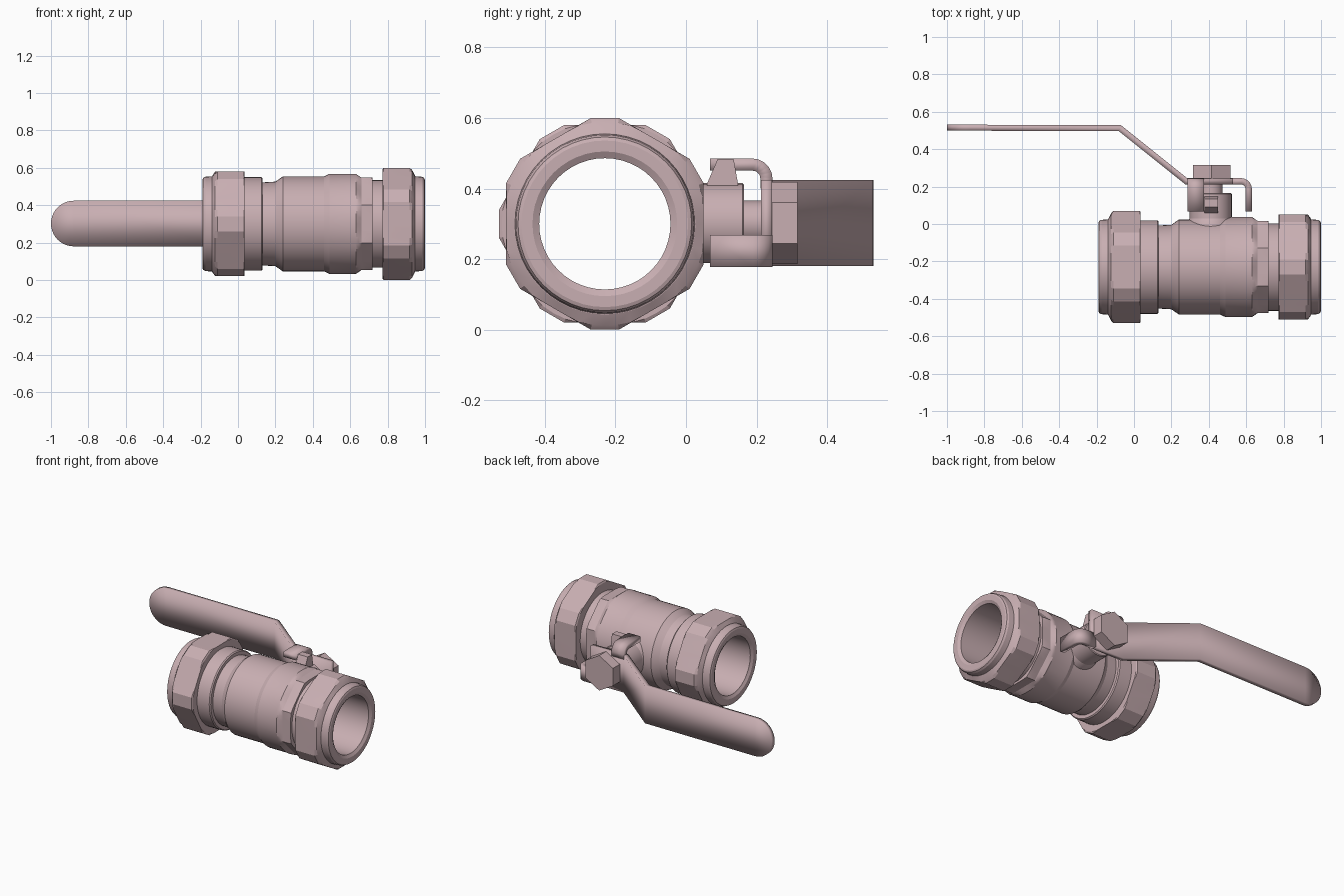
import bpy, bmesh, math
from mathutils import Vector

if "Cube" in bpy.data.objects:
    bpy.data.objects.remove(bpy.data.objects["Cube"])

CY, CZ = -0.23, 0.30      # pipe axis
SX, SZ = 0.41, 0.302      # stem axis

mat = bpy.data.materials.new("rose_metal")
mat.diffuse_color = (0.58, 0.425, 0.445, 1)
mat.use_nodes = True
mat.node_tree.nodes["Principled BSDF"].inputs["Base Color"].default_value = mat.diffuse_color


def finish(name, bm, angle=20):
    bmesh.ops.remove_doubles(bm, verts=bm.verts, dist=1e-5)
    bmesh.ops.recalc_face_normals(bm, faces=bm.faces)
    me = bpy.data.meshes.new(name)
    bm.to_mesh(me)
    bm.free()
    ob = bpy.data.objects.new(name, me)
    bpy.context.collection.objects.link(ob)
    me.materials.append(mat)
    bpy.ops.object.select_all(action='DESELECT')
    ob.select_set(True)
    bpy.context.view_layer.objects.active = ob
    bpy.ops.object.shade_smooth_by_angle(angle=math.radians(angle))
    return ob


def lathe(name, profile, axis='X', limit=None, segs=48, closed=False):
    """Spin (position, radius) points; limit(position, angle) trims the radius into flats."""
    bm = bmesh.new()
    rings = []
    for p, r in profile:
        ring = []
        for i in range(segs):
            a = 2 * math.pi * i / segs
            q = min(r, limit(p, a)) if limit else r
            u, v = q * math.cos(a), q * math.sin(a)
            ring.append(bm.verts.new((p, CY + u, CZ + v) if axis == 'X'
                                     else (SX + u, p, SZ + v)))
        rings.append(ring)
    pairs = list(zip(rings, rings[1:]))
    if closed:
        pairs.append((rings[-1], rings[0]))
    for a, b in pairs:
        for i in range(segs):
            j = (i + 1) % segs
            bm.faces.new((a[i], a[j], b[j], b[i]))
    return finish(name, bm)


def strip(name, rows, thick):
    """Sheet metal strip from pairs of edge points."""
    bm = bmesh.new()
    vs = [[bm.verts.new(p) for p in row] for row in rows]
    for a, b in zip(vs, vs[1:]):
        bm.faces.new((a[0], a[1], b[1], b[0]))
    ob = finish(name, bm, 25)
    m = ob.modifiers.new("thickness", 'SOLIDIFY')
    m.thickness, m.offset, m.use_even_offset = thick, 0, True
    return ob


def hex_limit(turn):
    """Hexagon with its six corners cut off flat."""
    def f(p, a):
        d = (a - turn + math.pi / 6) % (math.pi / 3) - math.pi / 6
        return min(0.2796 / math.cos(math.pi / 6 - abs(d)), 0.30 / math.cos(d))
    return f


def body_limit(p, a):
    """Eight wrench flats near the right end of the body."""
    if not 0.60 < p < 0.73:
        return 1
    d = (a + math.pi / 8) % (math.pi / 4) - math.pi / 8
    ramp = max(0, 0.66 - p) * 0.7
    return 0.247 / math.cos(d) + ramp


# Body with through bore
BORE = 0.186
lathe("valve_body", [
    (-0.18, BORE), (-0.18, 0.235), (0.03, 0.235), (0.03, 0.25), (0.125, 0.25),
    (0.132, 0.244), (0.132, 0.222), (0.20, 0.226), (0.24, 0.254), (0.46, 0.254),
    (0.49, 0.268), (0.62, 0.268), (0.63, 0.27), (0.645, 0.27), (0.66, 0.27),
    (0.71, 0.27), (0.72, 0.262), (0.72, 0.234), (0.98, 0.234), (0.98, BORE)],
    limit=body_limit, closed=True)

# Compression nuts
for name, x0, s, turn in (("left_nut", 0.036, -1, 0), ("right_nut", 0.773, 1, math.pi / 2)):
    lathe(name, [(x0 + s * d, r) for d, r in (
        (0, 0.20), (0, 0.292), (0.005, 0.31), (0.145, 0.31), (0.158, 0.288), (0.174, 0.257))]
        + [(x0 + s * 0.174, 0.20)], limit=hex_limit(turn), closed=True)
    # rounded collar at the open end
    lathe(name.replace("nut", "collar"), [(x0 + s * d, r) for d, r in (
        (0.16, BORE), (0.16, 0.256), (0.21, 0.252), (0.222, 0.246),
        (0.226, 0.236), (0.226, 0.205), (0.215, BORE))], closed=True)

# Stem boss with flared foot, then stem
lathe("stem_boss", [(-0.04, 0), (-0.04, 0.135), (0.005, 0.125), (0.03, 0.113),
                    (0.16, 0.113), (0.165, 0.108), (0.165, 0)], 'Y', segs=32)
lathe("stem", [(0.15, 0), (0.15, 0.064), (0.26, 0.064), (0.26, 0)], 'Y', segs=24)

# Hexagonal handle nut, corners pointing up and down
bm = bmesh.new()
ends = [[bm.verts.new((SX + 0.005 + 0.116 * math.sin(i * math.pi / 3), y,
                       SZ + 0.116 * math.cos(i * math.pi / 3))) for i in range(6)]
        for y in (0.243, 0.316)]
for e in ends:
    bm.faces.new(e)
for i in range(6):
    j = (i + 1) % 6
    bm.faces.new((ends[0][i], ends[0][j], ends[1][j], ends[1][i]))
finish("handle_nut", bm)

# Lever handle with rounded tip
HW, R = 0.122, 0.122
path = [(0.53, 0.228, HW), (0.28, 0.228, HW), (-0.075, 0.512, HW), (-1 + R, 0.515, HW)]
path += [(-1 + R - R * math.sin(t), 0.515, max(0.004, HW * math.cos(t)))
         for t in (i * math.pi / 20 for i in range(1, 11))]
strip("lever_handle", [((x, y, SZ - w), (x, y, SZ + w)) for x, y, w in path], 0.032)

# Bent stop tabs: (outward, y) profile
bend = [(0.04 * math.sin(t), 0.188 + 0.04 * math.cos(t))
        for t in (i * math.pi / 10 for i in range(6))]
strip("side_tab", [((x, y, 0.178), (x, y, 0.268)) for x, y in
                   [(0.50, 0.228)] + [(0.573 + a, y) for a, y in bend] + [(0.613, 0.068)]], 0.034)
strip("upper_tab", [((0.285, y, z), (0.375, y, z)) for z, y in
                    [(0.40, 0.228)] + [(0.428 + a, y) for a, y in bend] + [(0.468, 0.068)]], 0.034)

# Wedge-shaped stop on the boss
bm = bmesh.new()
prof = [(0.06, 0.38), (0.147, 0.38), (0.147, 0.415), (0.135, 0.484), (0.09, 0.484), (0.06, 0.415)]
sides = [[bm.verts.new((x, y, z)) for y, z in prof] for x in (0.378, 0.448)]
for s in sides:
    bm.faces.new(s)
for i in range(len(prof)):
    j = (i + 1) % len(prof)
    bm.faces.new((sides[0][i], sides[0][j], sides[1][j], sides[1][i]))
finish("stop_wedge", bm)
